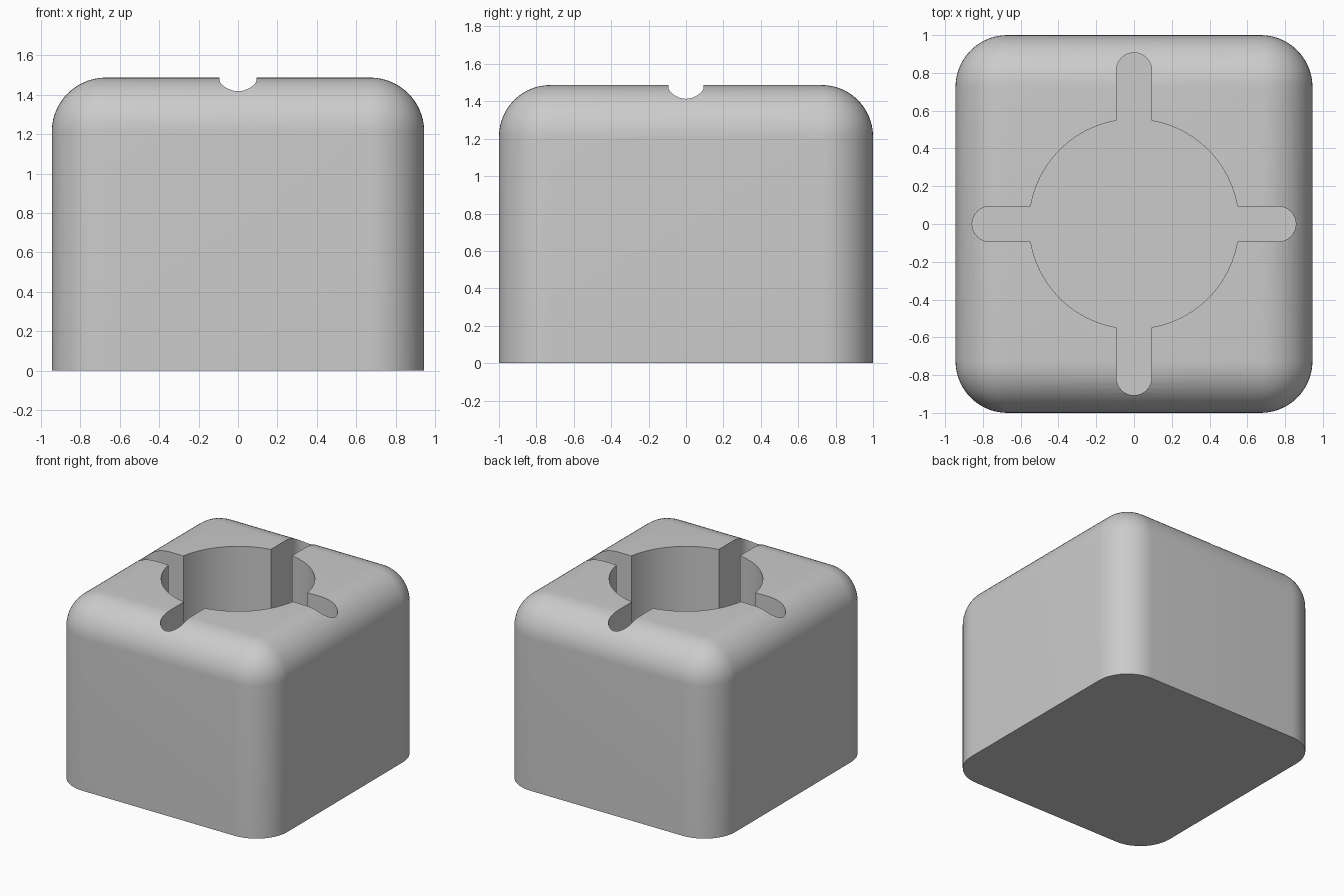
import bpy, bmesh
from math import sin, cos, pi, asin, radians

old = bpy.data.objects.get("Cube")
if old:
    bpy.data.objects.remove(old, do_unlink=True)

WIDTH, DEPTH, HEIGHT, ROUND = 1.89, 2.0, 1.487, 0.275
HOLE_R, SLOT_R, FLOOR = 0.555, 0.0935, 0.2
SLOT_REACH = (0.857, 0.907)  # outer end of the side slots and the front/back slots

grey = bpy.data.materials.new("light grey")
grey.use_nodes = True
colour = (0.6, 0.6, 0.6, 1)
grey.diffuse_color = colour
grey.node_tree.nodes["Principled BSDF"].inputs["Base Color"].default_value = colour


def make_object(name, bm):
    bmesh.ops.recalc_face_normals(bm, faces=bm.faces)
    mesh = bpy.data.meshes.new(name)
    bm.to_mesh(mesh)
    bm.free()
    mesh.materials.append(grey)
    obj = bpy.data.objects.new(name, mesh)
    bpy.context.collection.objects.link(obj)
    return obj


# Block: a box rounded on every edge except the base
bm = bmesh.new()
bmesh.ops.create_cube(bm, size=1)
for v in bm.verts:
    v.co = (v.co.x * WIDTH, v.co.y * DEPTH, (v.co.z + 0.5) * HEIGHT)
edges = [e for e in bm.edges if max(v.co.z for v in e.verts) > 0.1]
bmesh.ops.bevel(bm, geom=edges, offset=ROUND, segments=14, profile=0.5, affect='EDGES')
block = make_object("socket_block", bm)

# Cutter outline: a round hole with four round-ended slots
outline = []
corner = asin(SLOT_R / HOLE_R)
for i in range(4):
    turn = i * pi / 2
    centre = SLOT_REACH[i % 2] - SLOT_R
    cap = [(centre + SLOT_R * cos(a), SLOT_R * sin(a))
           for a in (-pi / 2 + pi * k / 16 for k in range(17))]
    arc = [(HOLE_R * cos(a), HOLE_R * sin(a))
           for a in (corner + (pi / 2 - 2 * corner) * k / 20 for k in range(21))]
    outline += [(x * cos(turn) - y * sin(turn), x * sin(turn) + y * cos(turn))
                for x, y in cap + arc]

bm = bmesh.new()
face = bm.faces.new([bm.verts.new((x, y, FLOOR)) for x, y in outline])
top = bmesh.ops.extrude_face_region(bm, geom=[face])["geom"]
bmesh.ops.translate(bm, vec=(0, 0, HEIGHT), verts=[g for g in top if isinstance(g, bmesh.types.BMVert)])
cutter = make_object("hole_cutter", bm)
cutter.hide_render = True

# Cut the hole, then drop the cutter
cut = block.modifiers.new("hole", 'BOOLEAN')
cut.operation, cut.solver, cut.object = 'DIFFERENCE', 'EXACT', cutter
bpy.ops.object.select_all(action='DESELECT')
bpy.context.view_layer.objects.active = block
block.select_set(True)
bpy.ops.object.modifier_apply(modifier=cut.name)
bpy.data.objects.remove(cutter, do_unlink=True)
bpy.ops.object.shade_smooth_by_angle(angle=radians(30))
